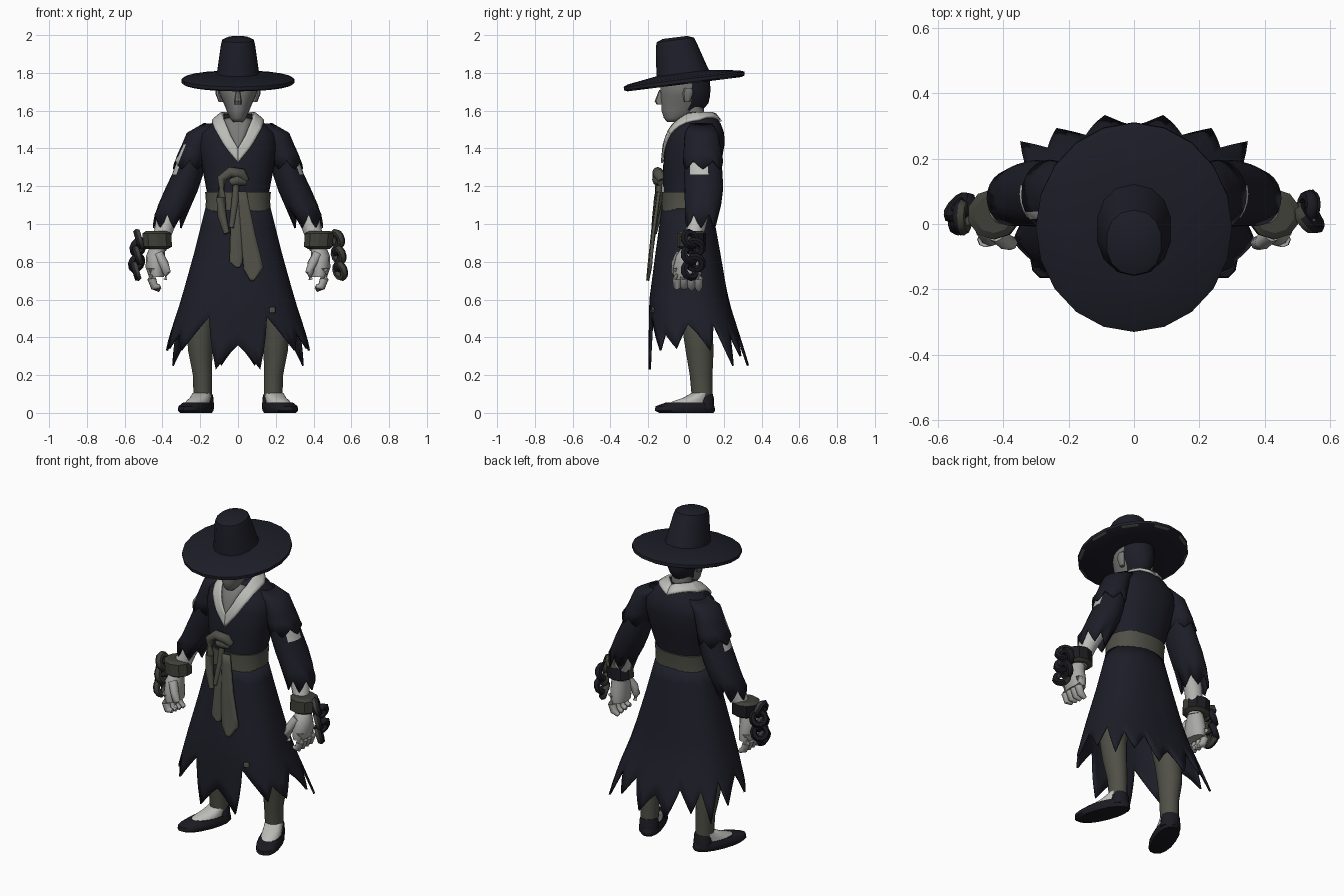
import bpy, bmesh, math
from mathutils import Vector, Matrix

if "Cube" in bpy.data.objects:
    bpy.data.objects.remove(bpy.data.objects["Cube"])


def material(name, r, g, b):
    m = bpy.data.materials.new(name)
    m.use_nodes = True
    m.diffuse_color = (r, g, b, 1)
    m.node_tree.nodes["Principled BSDF"].inputs["Base Color"].default_value = (r, g, b, 1)
    return m


NAVY = material("dark navy cloth", .0125, .0125, .0215)
OLIVE = material("olive grey cloth", .08, .08, .064)
LIGHT = material("pale linen", .5, .5, .48)
FACE = material("grey skin", .19, .19, .185)
HAND = material("pale skin", .39, .39, .38)
IRON = material("dull iron", .05, .05, .041)
BLACK = material("black leather", .011, .011, .016)


def finish(name, bm, mat, angle=40, thick=0):
    bmesh.ops.recalc_face_normals(bm, faces=bm.faces)
    me = bpy.data.meshes.new(name)
    bm.to_mesh(me)
    bm.free()
    ob = bpy.data.objects.new(name, me)
    bpy.context.collection.objects.link(ob)
    me.materials.append(mat)
    bpy.ops.object.select_all(action="DESELECT")
    ob.select_set(True)
    bpy.context.view_layer.objects.active = ob
    bpy.ops.object.shade_smooth_by_angle(angle=math.radians(angle))
    if thick:
        mod = ob.modifiers.new("thickness", "SOLIDIFY")
        mod.thickness, mod.offset = thick, 0
    return ob


def recolour(ob, mat, rule):
    """Give a second colour to the faces that meet a rule."""
    ob.data.materials.append(mat)
    for f in ob.data.polygons:
        f.material_index = int(rule(f.center, f))


def surface(name, rows, mat, closed=True, caps=True, thick=0, angle=40):
    """Skin a grid of points, optionally closed around each row."""
    bm = bmesh.new()
    grid = [[bm.verts.new(p) for p in row] for row in rows]
    n = len(rows[0])
    for a, b in zip(grid, grid[1:]):
        for i in range(n if closed else n - 1):
            j = (i + 1) % n
            bm.faces.new((a[i], a[j], b[j], b[i]))
    if closed and caps:
        bm.faces.new(grid[0])
        bm.faces.new(grid[-1])
    return finish(name, bm, mat, angle, thick)


def oval(x, y, z, rx, ry, a, p=2):
    """Point on a superellipse; angle 0 faces the front."""
    s, c = math.sin(a), math.cos(a)
    return Vector((x + rx * math.copysign(abs(s) ** (2 / p), s),
                   y - ry * math.copysign(abs(c) ** (2 / p), c), z))


def tube(name, rings, mat, n=16, p=2, side=1, hem=0, turn=None, **kw):
    rows = [[oval(*r, math.tau * i / n, p) for i in range(n)] for r in rings]
    for i, v in enumerate(rows[-1]):
        v.z += hem * (1 if i % 4 == 0 else -.8 if i % 4 == 2 else 0)
    if turn:
        rows = [[turn @ v for v in r] for r in rows]
    rows = [[Vector((v.x * side, v.y, v.z)) for v in r] for r in rows]
    return surface(name, rows, mat, **kw)


def sweep(name, path, radii, mat, side=1, n=8):
    pts = [Vector((x * side, y, z)) for x, y, z in path]
    rows = []
    for i, p in enumerate(pts):
        d = pts[min(i + 1, len(pts) - 1)] - pts[max(i - 1, 0)]
        q = d.to_track_quat("Z", "Y")
        rows.append([p + q @ oval(0, 0, 0, radii[i], radii[i], math.tau * k / n) for k in range(n)])
    return surface(name, rows, mat, angle=60)


def ribbon(name, left, right, mat, target=None, offset=.004, thick=.008, side=1):
    """Cloth strip between two edges, laid onto a target if given."""
    rows = []
    for k in range(len(left) - 1):
        for t in (0, .25, .5, .75) + ((1,) if k == len(left) - 2 else ()):
            a = Vector(left[k]).lerp(Vector(left[k + 1]), t)
            b = Vector(right[k]).lerp(Vector(right[k + 1]), t)
            row = [a.lerp(b, c / 4) for c in range(5)]
            rows.append([Vector((v.x * side, v.y, v.z)) for v in row])
    ob = surface(name, rows, mat, closed=False)
    if target:
        mod = ob.modifiers.new("lay on", "SHRINKWRAP")
        mod.target, mod.offset, mod.wrap_mode = target, offset, "ABOVE_SURFACE"
    mod = ob.modifiers.new("thickness", "SOLIDIFY")
    mod.thickness, mod.offset = thick, 0


# Coat body and sash
coat = tube("coat_body", [(0, .005, 1.06, .165, .125), (0, .01, 1.17, .165, .13),
            (0, .03, 1.3, .19, .152), (0, .047, 1.42, .207, .157), (0, .055, 1.48, .2, .147),
            (0, .06, 1.53, .145, .125), (0, .066, 1.58, .085, .08)], NAVY, n=28, p=2.3)
tube("waist_sash", [(0, .005, 1.07, .174, .135), (0, .007, 1.12, .17, .135),
     (0, .01, 1.17, .174, .138)], OLIVE, n=28, p=2.3)

# Skirt with a torn hem: (angle, height) of tips and notches for one half
HEM = [(0, .36), (10, .23), (22, .51), (46, .33), (56, .42), (72, .34), (87, .47),
       (101, .33), (113, .47), (127, .25), (138, .42), (150, .3), (162, .42), (173, .25), (180, .36)]
PROFILE = [(1.08, .005, .168, .128), (.85, .01, .225, .165), (.6, .015, .295, .203),
           (.4, .045, .36, .237), (.2, .075, .42, .27)]


def skirt_point(deg, z):
    for a, b in zip(PROFILE, PROFILE[1:]):
        if z >= b[0]:
            t = (a[0] - z) / (a[0] - b[0])
            cy, rx, ry = (a[i] + (b[i] - a[i]) * t for i in (1, 2, 3))
            return oval(0, cy, z, rx, ry, math.radians(deg), 2.2 + .7 * (1.08 - z))


ring = HEM + [(360 - a, z) for a, z in HEM[-2::-1]]
columns = [(a + (c - a) * t / 3, z + (w - z) * t / 3)
           for (a, z), (c, w) in zip(ring, ring[1:]) for t in range(3)]
skirt = surface("skirt", [[skirt_point(a, 1.08 + (h - 1.08) * k / 9) for a, h in columns]
                for k in range(10)], NAVY, caps=False, thick=.012, angle=60)
ribbon("skirt_patch", [(.17, -.19, .56), (.17, -.19, .53)], [(.2, -.18, .56), (.2, -.18, .53)],
       OLIVE, skirt)

# Collar and bare chest
INNER = [(0, .135, 1.585), (.07, .06, 1.59), (.072, -.02, 1.55), (.04, -.1, 1.47), (0, -.13, 1.4)]
OUTER = [(0, .18, 1.54), (.125, .07, 1.545), (.12, -.06, 1.5), (.07, -.12, 1.41), (0, -.14, 1.325)]
for side, word in ((1, "left"), (-1, "right")):
    ribbon(word + "_collar", INNER, OUTER, LIGHT, coat, .008, .012, side)
ribbon("bare_chest", [(-x, y, z) for x, y, z in INNER[2:]], INNER[2:], FACE, coat, .004, .004)

# Bow and hanging sash ends
sweep("bow_loop", [(.04, -.13, 1.23), (.02, -.145, 1.265), (-.04, -.15, 1.275), (-.085, -.15, 1.24),
      (-.09, -.145, 1.14), (-.085, -.155, 1.04), (-.06, -.17, .95)],
      [.02, .03, .028, .026, .024, .024, .016], OLIVE)
sweep("bow_knot", [(-.04, -.14, 1.22), (0, -.148, 1.235), (.04, -.135, 1.22)], [.018, .032, .018], OLIVE)
sweep("bow_strand", [(-.01, -.14, 1.22), (-.015, -.147, 1.12), (-.035, -.17, .98)],
      [.016, .02, .014], OLIVE)
ribbon("short_sash_end", [(-.03, -.142, 1.16), (-.04, -.168, .95), (-.045, -.188, .8), (-.01, -.192, .77)],
       [(.02, -.142, 1.16), (.02, -.173, .95), (.025, -.188, .8), (.01, -.192, .77)], OLIVE, thick=.016)
ribbon("long_sash_end", [(0, -.147, 1.17), (.015, -.178, .95), (.03, -.198, .76), (.065, -.203, .7)],
       [(.045, -.142, 1.17), (.09, -.173, .95), (.135, -.188, .77), (.085, -.203, .7)], OLIVE, thick=.016)

# Neck, head with hair, nose
sweep("neck", [(0, .05, 1.46), (0, .045, 1.54), (0, .03, 1.66)], [.058, .056, .06], FACE, n=14)
head = tube("head", [(0, -.07, 1.54, .025, .03), (0, -.055, 1.56, .042, .062), (0, -.022, 1.6, .06, .108),
            (0, -.006, 1.64, .076, .125), (0, -.004, 1.68, .095, .132), (0, -.003, 1.72, .106, .132),
            (0, 0, 1.79, .1, .125)], FACE, n=24, p=2, angle=60)
recolour(head, NAVY, lambda c, f: c.y > .025 and c.z > 1.6)
tube("nose", [(0, -.135, 1.632, .018, .02), (0, -.142, 1.65, .019, .024), (0, -.13, 1.71, .01, .012)],
     FACE, n=8)
for side, word in ((1, "left"), (-1, "right")):
    tube(word + "_ear", [(.09, .005, 1.645, .012, .015), (.104, .01, 1.69, .016, .028),
         (.104, .012, 1.72, .012, .022)], FACE, n=8, side=side)

# Hat: tilted brim with a frayed lower edge, and tapered crown
tilt = Matrix.Translation((0, -.01, 1.762)) @ Matrix.Rotation(.125, 4, "X")
brim = tube("hat_brim", [(0, 0, -.008, .1, .1), (0, 0, -.022, .285, .305), (0, 0, -.014, .3, .322),
            (0, 0, .004, .3, .322), (0, 0, .014, .28, .3), (0, -.005, .037, .12, .145)],
            NAVY, n=20, turn=tilt)
recolour(brim, OLIVE, lambda c, f: f.normal.z < -.2 and c.xy.length > .27 and f.index % 2)
tube("hat_crown", [(0, 0, .015, .12, .145), (0, -.005, .05, .112, .137), (0, -.018, .19, .092, .108),
     (0, -.02, .216, .085, .1), (0, -.02, .23, .055, .065)], NAVY, n=14, p=2.2, turn=tilt)

# Arms, shackles, legs and feet
for side, word in ((1, "left"), (-1, "right")):
    sleeve = tube(word + "_sleeve", [(.15, .08, 1.5, .06, .06), (.2, .083, 1.46, .06, .08),
                  (.232, .088, 1.38, .067, .09), (.25, .09, 1.325, .072, .094),
                  (.268, .092, 1.26, .078, .098), (.3, .094, 1.18, .084, .098),
                  (.335, .09, 1.1, .084, .092), (.375, .08, 1.01, .072, .082)], NAVY, n=24,
                  side=side, hem=.04, caps=False, thick=.008)
    cap = tube(word + "_shoulder_cap", [(.13, .08, 1.53, .05, .055), (.2, .083, 1.48, .068, .085),
               (.222, .086, 1.42, .071, .092), (.24, .088, 1.37, .076, .098),
               (.258, .09, 1.31, .083, .103)], NAVY, n=24,
               side=side, hem=.025, caps=False, thick=.008)
    # Pale lining showing through the torn cloth
    for part, low, high, front, back in ((sleeve, 1.265, 1.34, .03, .12),
                                         (cap, 1.33, 1.42, .02, .05 if side < 0 else .02)):
        recolour(part, LIGHT, lambda c, f: low < c.z < high and side * c.x > .25 and front < c.y < back)
    sweep(word + "_forearm", [(.33, .08, 1.12), (.385, .055, 1), (.42, .03, .87)], [.055, .052, .042],
          LIGHT, side, 12)
    shackle = tube(word + "_shackle", [(.428, .03, .868, .06, .058), (.425, .03, .88, .08, .077),
                   (.43, .03, .95, .08, .077), (.43, .03, .963, .06, .058)], IRON, n=10,
                   side=side, angle=25)
    recolour(shackle, BLACK, lambda c, f: abs(f.normal.z) < .5 and c.y > .04)
    tube(word + "_palm", [(.425, .025, .89, .038, .04), (.437, .01, .83, .05, .062),
         (.437, .008, .77, .052, .076), (.432, .008, .72, .04, .074)], HAND, n=12, side=side, angle=60)
    for k in range(4):
        y = .066 - .038 * k
        sweep(f"{word}_finger_{k + 1}", [(.455, y, .765), (.457, y, .71), (.442, y, .668),
              (.412, y, .65 + .006 * k)], [.023, .023, .021, .012], HAND, side)
    sweep(word + "_thumb", [(.42, -.03, .84), (.392, -.055, .79), (.378, -.058, .745), (.385, -.055, .705)],
          [.026, .025, .022, .012], HAND, side)
    for k in range(5):
        bpy.ops.mesh.primitive_torus_add(
            major_segments=10, minor_segments=6, major_radius=.037, minor_radius=.02,
            location=(side * (.525 + .004 * k), .03 + (.02 if k % 2 else -.01), .92 - .042 * k),
            rotation=(.4 if k % 2 else -.3, math.pi / 2 + (.4 if k % 2 else -.3), .3 * side))
        link = bpy.context.object
        link.name = f"{word}_chain_link_{k + 1}"
        link.data.materials.append(IRON)
        outward = link.rotation_euler.to_matrix()
        recolour(link, BLACK, lambda c, f: k % 2 or side * (outward @ f.normal).x > .2)
        bpy.ops.object.shade_smooth_by_angle(angle=math.radians(60))
    tube(word + "_trouser_leg", [(.187, .085, .09, .05, .055), (.188, .08, .2, .052, .06),
         (.2, .072, .33, .066, .074), (.2, .06, .45, .075, .08), (.13, .04, .8, .09, .09)],
         OLIVE, n=14, side=side, angle=60)
    toe_out = Matrix.Translation((.19, .08, 0)) @ Matrix.Rotation(.38, 4, "Z")
    tube(word + "_shoe", [(0, -.085, 0, .062, .155), (0, -.092, .012, .07, .172), (0, -.092, .035, .068, .168),
         (0, -.07, .055, .058, .13)], BLACK, side=side, p=2.2, turn=toe_out)
    tube(word + "_shoe_heel", [(0, .018, .02, .058, .052), (0, .018, .08, .054, .05),
         (0, .02, .1, .048, .042)], BLACK, side=side, turn=toe_out)
    tube(word + "_sock", [(0, -.07, .035, .058, .128), (0, -.06, .06, .055, .105),
         (0, -.025, .08, .053, .075), (0, 0, .105, .05, .052)], LIGHT, side=side, turn=toe_out)
